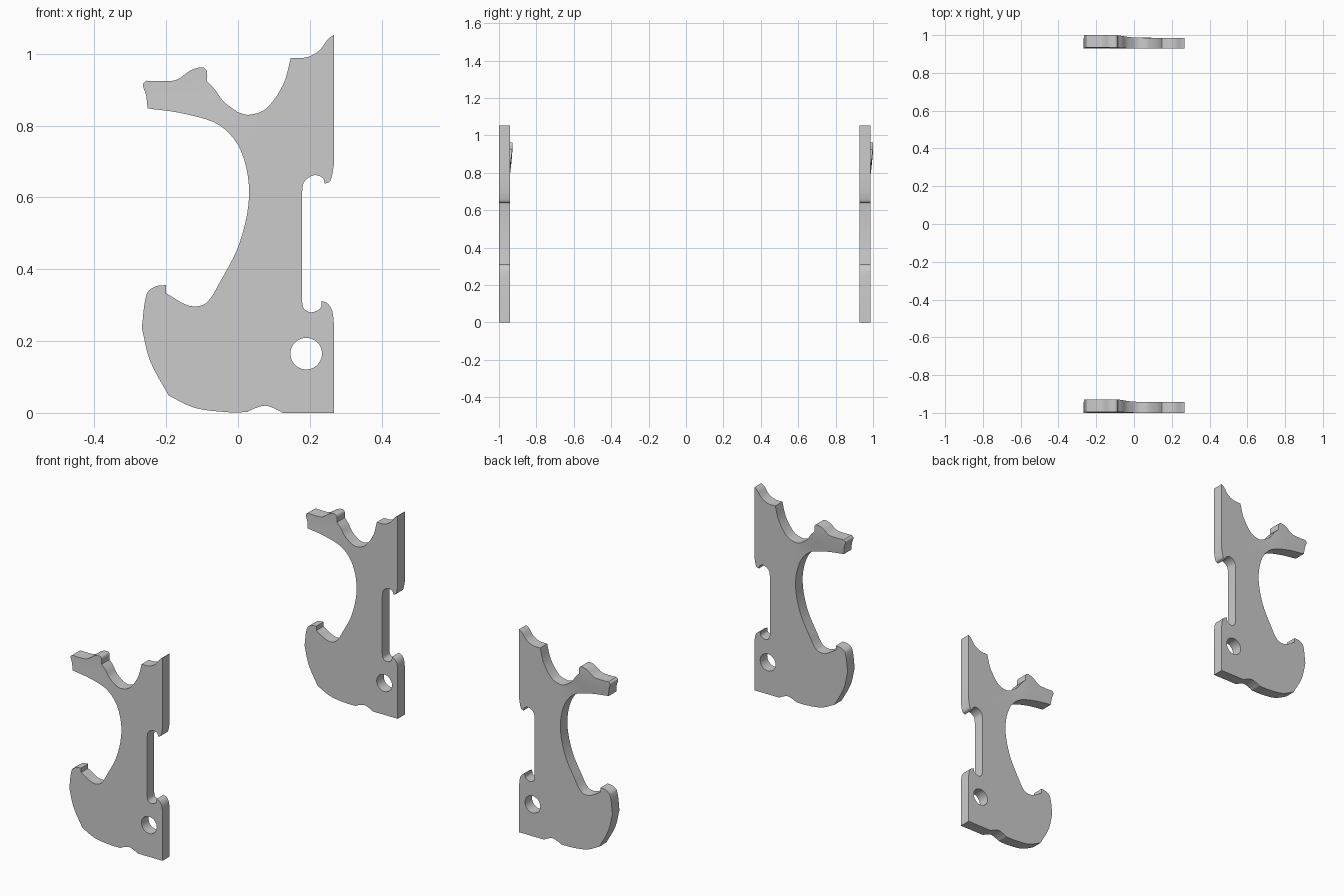
import bpy, bmesh, math
from mathutils import Vector

if "Cube" in bpy.data.objects:
    bpy.data.objects.remove(bpy.data.objects["Cube"])

THICK = 0.058

# Outline runs, each smooth inside and sharp where runs meet
foot_right = [[(0.125, 0), (0.267, 0)], [(0.267, 0), (0.267, 0.25)]]
lower_notch = [
    [(0.267, 0.25), (0.262, 0.285), (0.25, 0.304), (0.233, 0.312)],
    [(0.233, 0.312), (0.23, 0.292), (0.205, 0.28), (0.184, 0.29), (0.178, 0.312)],
]
upper_notch = [
    [(0.178, 0.61), (0.184, 0.643), (0.212, 0.662), (0.236, 0.654), (0.242, 0.638)],
    [(0.242, 0.638), (0.257, 0.646), (0.267, 0.69)],
]
horn = [
    [(0.267, 1.053), (0.25, 1.04), (0.225, 1.008), (0.19, 0.99), (0.147, 0.988)],
    [(0.147, 0.988), (0.126, 0.915), (0.078, 0.847), (0.03, 0.83), (0.0, 0.837)],
]
arm = [
    [(0.0, 0.837), (-0.04, 0.867), (-0.064, 0.9), (-0.086, 0.923)],
    [(-0.086, 0.923), (-0.087, 0.952), (-0.098, 0.962), (-0.13, 0.955),
     (-0.17, 0.928), (-0.205, 0.924), (-0.255, 0.925)],
    [(-0.255, 0.925), (-0.265, 0.915), (-0.256, 0.885), (-0.252, 0.848)],
]
inner_curve = [
    [(-0.252, 0.848), (-0.15, 0.833), (-0.05, 0.80), (0.008, 0.73), (0.031, 0.61), (0.005, 0.475),
     (-0.05, 0.365), (-0.09, 0.305), (-0.135, 0.298), (-0.2, 0.333)],
]
hook = [
    [(-0.2, 0.356), (-0.23, 0.352), (-0.254, 0.332), (-0.268, 0.237)],
    [(-0.268, 0.237), (-0.245, 0.145), (-0.193, 0.048)],
    [(-0.193, 0.048), (-0.12, 0.014), (-0.03, 0.002), (0.025, 0.002)],
    [(0.025, 0.002), (0.045, 0.012), (0.075, 0.02), (0.1, 0.013), (0.125, 0)],
]


def smooth_run(pts, steps=5):
    """Smooth curve through the points of one run."""
    p = [Vector(q) for q in pts]
    if len(p) < 3:
        return p[:-1]
    p = [2 * p[0] - p[1]] + p + [2 * p[-1] - p[-2]]
    out = []
    for a, b, c, d in zip(p, p[1:], p[2:], p[3:]):
        m0 = (c - a) / ((b - a).length + (c - b).length) * (c - b).length
        m1 = (d - b) / ((c - b).length + (d - c).length) * (c - b).length
        for i in range(steps):
            t = i / steps
            out.append((2*t**3 - 3*t*t + 1) * b + (t**3 - 2*t*t + t) * m0
                       + (3*t*t - 2*t**3) * c + (t**3 - t*t) * m1)
    return out + [p[-2]]


def add_loop(curve, pts):
    s = curve.splines.new('POLY')
    s.points.add(len(pts) - 1)
    for sp, q in zip(s.points, pts):
        sp.co = (q[0], q[1], 0, 1)
    s.use_cyclic_u = True


def ramp(v, lo, hi):
    t = max(0, min(1, (v - lo) / (hi - lo)))
    return t * t * (3 - 2 * t)


# Flat plate outline with its round pin hole
outline = []
for run in foot_right + lower_notch + upper_notch + horn + arm + inner_curve + hook:
    for q in smooth_run(run):
        if not outline or (q - outline[-1]).length > 1e-4:
            outline.append(q)
curve = bpy.data.curves.new("plate_outline", 'CURVE')
curve.dimensions = '2D'
curve.fill_mode = 'BOTH'
curve.extrude = THICK / 2
if (outline[0] - outline[-1]).length < 1e-4:
    outline.pop()
add_loop(curve, outline)
add_loop(curve, [(0.19 + 0.044 * math.cos(i * math.tau / 40),
                  0.165 + 0.044 * math.sin(i * math.tau / 40)) for i in range(40)])
helper = bpy.data.objects.new("plate_outline", curve)
bpy.context.collection.objects.link(helper)
bpy.context.view_layer.update()
mesh = bpy.data.meshes.new_from_object(helper.evaluated_get(bpy.context.evaluated_depsgraph_get()))
bpy.data.objects.remove(helper)

# Stand it up, slice the arm and swell it slightly backwards
bm = bmesh.new()
bm.from_mesh(mesh)
bmesh.ops.remove_doubles(bm, verts=bm.verts, dist=1e-5)
for v in bm.verts:
    x, y, z = v.co
    v.co = (x, -z, y)
for axis, cuts in (((1, 0, 0), (-0.2, -0.14, -0.09, -0.05, -0.02, 0.01, 0.04)),
                   ((0, 0, 1), (0.78, 0.84, 0.88))):
    for c in cuts:
        bmesh.ops.bisect_plane(bm, geom=bm.verts[:] + bm.edges[:] + bm.faces[:],
                               plane_co=Vector(axis) * c, plane_no=axis)
for v in bm.verts:
    w = ramp(-v.co.x, -0.05, 0.11) * ramp(v.co.z, 0.74, 0.94)
    v.co.y += w * (0.014 if v.co.y > 0 else 0.006)
bmesh.ops.recalc_face_normals(bm, faces=bm.faces)
bm.to_mesh(mesh)
bm.free()

# Two identical plates
for name, y in (("front_plate", -1.0), ("back_plate", 0.928)):
    ob = bpy.data.objects.new(name, mesh.copy())
    ob.location.y = y + THICK / 2
    bpy.context.collection.objects.link(ob)
    bpy.ops.object.select_all(action='DESELECT')
    ob.select_set(True)
    bpy.context.view_layer.objects.active = ob
    bpy.ops.object.shade_smooth_by_angle(angle=math.radians(30))
